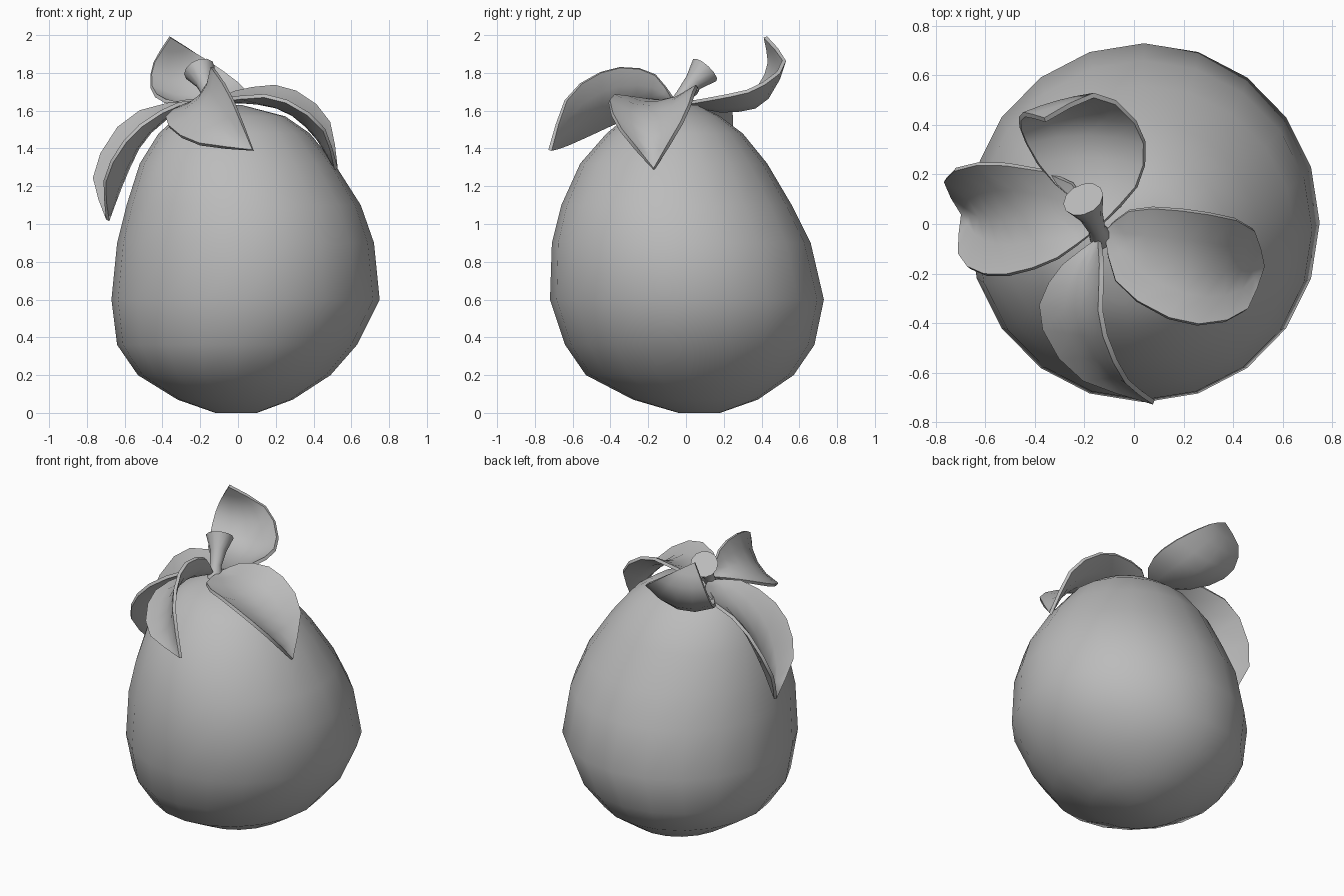
import bpy, bmesh, math
from mathutils import Vector

default_cube = bpy.data.objects.get("Cube")
if default_cube:
    bpy.data.objects.remove(default_cube, do_unlink=True)

# One plain grey clay for the whole fruit
clay = bpy.data.materials.new("plain grey")
clay.use_nodes = True
grey = (0.5, 0.5, 0.5, 1)
clay.diffuse_color = grey
clay.node_tree.nodes["Principled BSDF"].inputs["Base Color"].default_value = grey


def finish(bm, name, thickness=None, angle=60):
    """Turn a bmesh into a smooth shaded object, optionally thickened."""
    bmesh.ops.remove_doubles(bm, verts=bm.verts, dist=0.0001)
    bmesh.ops.recalc_face_normals(bm, faces=bm.faces)
    mesh = bpy.data.meshes.new(name)
    bm.to_mesh(mesh)
    bm.free()
    obj = bpy.data.objects.new(name, mesh)
    bpy.context.collection.objects.link(obj)
    mesh.materials.append(clay)
    bpy.ops.object.select_all(action='DESELECT')
    obj.select_set(True)
    bpy.context.view_layer.objects.active = obj
    if thickness:
        solid = obj.modifiers.new("thickness", 'SOLIDIFY')
        solid.thickness = thickness
        solid.offset = 0
        bpy.ops.object.modifier_apply(modifier=solid.name)
    bpy.ops.object.shade_smooth_by_angle(angle=math.radians(angle))
    return obj


def skin(bm, rows, closed):
    """Bridge rows of points with quads."""
    grid = [[bm.verts.new(p) for p in row] for row in rows]
    for a, b in zip(grid, grid[1:]):
        count = len(a)
        for i in range(count if closed else count - 1):
            j = (i + 1) % count
            bm.faces.new((a[i], a[j], b[j], b[i]))
    return grid


def loft(name, rings, angle):
    bm = bmesh.new()
    grid = skin(bm, rings, True)
    bm.faces.new(grid[0])
    bm.faces.new(grid[-1])
    return finish(bm, name, angle=angle)


def circle(count):
    return [(math.cos(t), math.sin(t)) for t in
            (math.tau * i / count for i in range(count))]


# Fruit body: height, then left, right, front and back extents
body_profile = [
    (0, -.12, .1, -.04, .18),
    (.07, -.32, .29, -.28, .38),
    (.2, -.53, .49, -.53, .57),
    (.36, -.64, .63, -.64, .68),
    (.6, -.67, .75, -.72, .73),
    (.9, -.64, .72, -.71, .66),
    (1.1, -.59, .65, -.66, .56),
    (1.32, -.52, .51, -.56, .43),
    (1.48, -.42, .38, -.42, .3),
    (1.57, -.32, .25, -.31, .18),
    (1.63, -.17, .02, -.1, .06),
]
loft("fruit_body", [
    [((l + r) / 2 + (r - l) / 2 * c, (f + b) / 2 + (b - f) / 2 * s, z)
     for c, s in circle(20)]
    for z, l, r, f, b in body_profile], 80)

# Stem: flared tube that leans back and ends in a flat cut
stem_path = [
    (-.13, -.06, 1.6, .05),
    (-.15, -.02, 1.68, .035),
    (-.175, .04, 1.75, .05),
    (-.205, .1, 1.815, .085),
]
stem_rings = []
for k, (*point, radius) in enumerate(stem_path):
    before = Vector(stem_path[max(k - 1, 0)][:3])
    after = Vector(stem_path[min(k + 1, len(stem_path) - 1)][:3])
    along = (after - before).normalized()
    side = along.cross(Vector((-1, 0, 0))).normalized()
    other = along.cross(side)
    stem_rings.append([Vector(point) + radius * (side * c + other * s)
                       for c, s in circle(12)])
loft("stem", stem_rings, 50)


def spline(points, steps=9):
    """Sample a smooth curve through the points."""
    pts = [Vector(p) for p in points]
    pts = [2 * pts[0] - pts[1]] + pts + [2 * pts[-1] - pts[-2]]
    spans = len(pts) - 3
    out = []
    for i in range(steps + 1):
        u = i / steps * spans
        k = min(int(u), spans - 1)
        t = u - k
        a, b, c, d = pts[k:k + 4]
        out.append(b + (c - a) * t / 2
                   + (2 * a - 5 * b + 4 * c - d) * t ** 2 / 2
                   + (3 * b - a - 3 * c + d) * t ** 3 / 2)
    return out


def leaf(name, base, tip, first_edge, midrib, second_edge):
    """Cupped leaf through two edges and a midrib sharing base and tip."""
    curves = [spline([base, *c, tip]) for c in (first_edge, midrib, second_edge)]
    rows = []
    for p, m, q in zip(*curves):
        rows.append([m + (q - p) / 2 * u + ((p + q) / 2 - m) * u * u
                     for u in (-1, -.5, 0, .5, 1)])
    bm = bmesh.new()
    skin(bm, rows, False)
    return finish(bm, name, thickness=.02, angle=50)


leaf("left_leaf", (-.12, -.03, 1.64), (.52, -.17, 1.29),
     [(-.06, -.25, 1.66), (.2, -.4, 1.67), (.44, -.36, 1.52)],
     [(.08, -.13, 1.65), (.26, -.18, 1.6), (.41, -.19, 1.47)],
     [(0, .06, 1.7), (.25, .05, 1.72), (.47, -.01, 1.56)])

leaf("front_leaf", (-.14, -.06, 1.65), (.08, -.72, 1.39),
     [(-.13, -.18, 1.8), (-.13, -.4, 1.82), (-.04, -.62, 1.68)],
     [(-.19, -.2, 1.68), (-.2, -.4, 1.64), (-.1, -.6, 1.52)],
     [(-.3, -.18, 1.62), (-.38, -.37, 1.54), (-.23, -.61, 1.43)])

leaf("right_leaf", (-.15, -.02, 1.64), (-.69, .04, 1.02),
     [(-.33, -.15, 1.63), (-.56, -.21, 1.48), (-.7, -.14, 1.25)],
     [(-.32, .02, 1.6), (-.5, .03, 1.45), (-.61, .03, 1.23)],
     [(-.27, .18, 1.65), (-.58, .245, 1.56), (-.76, .19, 1.27)])

leaf("back_leaf", (-.13, 0, 1.64), (-.36, .42, 1.99),
     [(-.34, .18, 1.64), (-.45, .36, 1.7), (-.45, .44, 1.84)],
     [(-.16, .2, 1.6), (-.21, .4, 1.64), (-.3, .49, 1.82)],
     [(.02, .17, 1.67), (.03, .37, 1.72), (-.14, .52, 1.85)])
